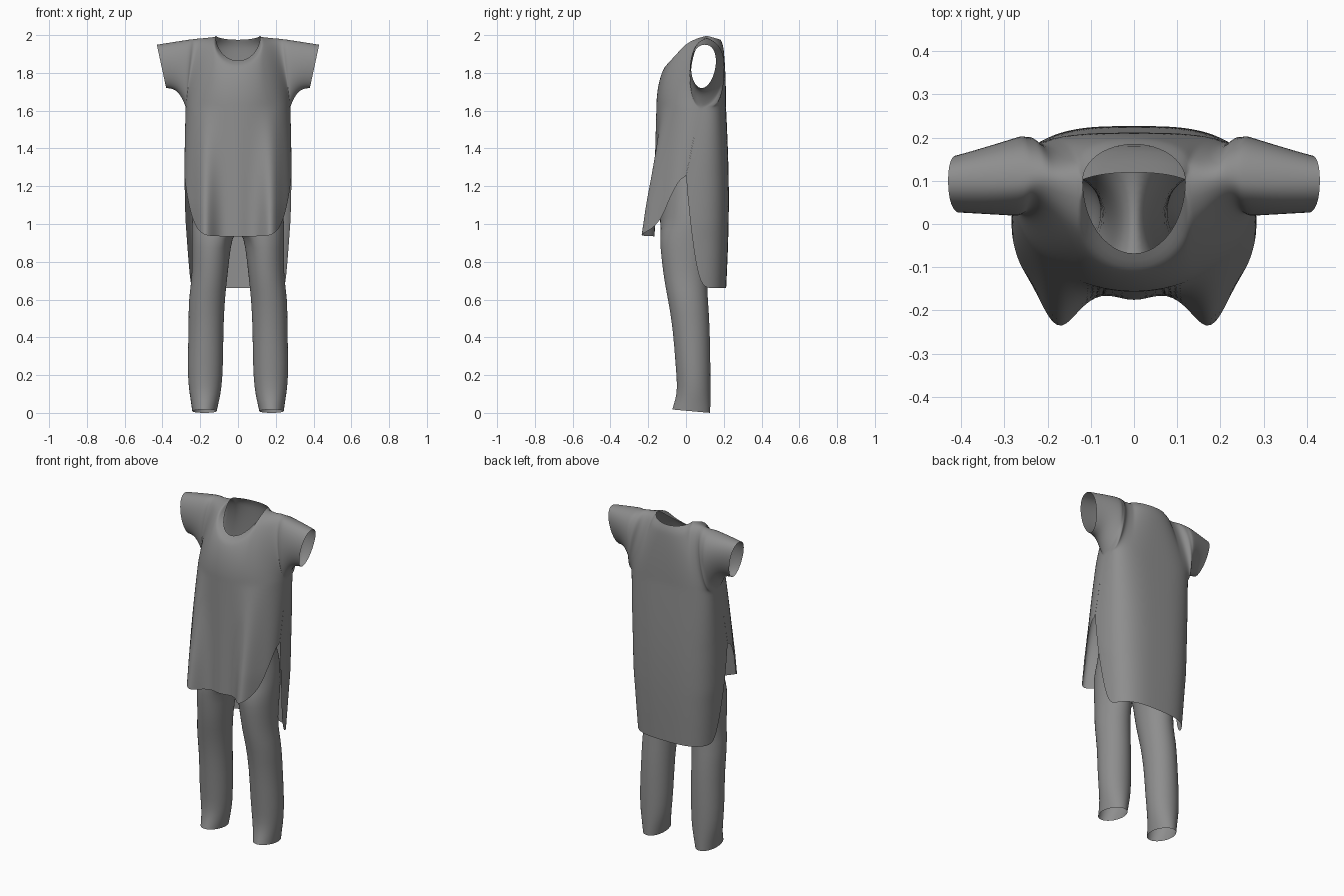
import bpy, bmesh, math
from math import sin, cos, pi, exp

if "Cube" in bpy.data.objects:
    bpy.data.objects.remove(bpy.data.objects["Cube"])

grey = bpy.data.materials.new("grey cloth")
grey.diffuse_color = (0.27, 0.27, 0.27, 1)
grey.use_nodes = True
grey.node_tree.nodes["Principled BSDF"].inputs["Base Color"].default_value = grey.diffuse_color


def lerp(a, b, t):
    return a + (b - a) * t


def clamp(t):
    return max(0.0, min(1.0, t))


def add_grid(bm, rows):
    """Skin a list of equally long point rows with quads."""
    vs = [[bm.verts.new(p) for p in row] for row in rows]
    for a, b in zip(vs, vs[1:]):
        for i in range(len(a) - 1):
            bm.faces.new((a[i], a[i + 1], b[i + 1], b[i]))


def finish(bm, name):
    """Weld seams, mirror the half garment and smooth it."""
    bmesh.ops.remove_doubles(bm, verts=bm.verts, dist=0.0003)
    bmesh.ops.recalc_face_normals(bm, faces=bm.faces)
    me = bpy.data.meshes.new(name)
    bm.to_mesh(me)
    bm.free()
    me.materials.append(grey)
    ob = bpy.data.objects.new(name, me)
    bpy.context.collection.objects.link(ob)
    mir = ob.modifiers.new("mirror", 'MIRROR')
    mir.use_clip = True
    mir.merge_threshold = 0.002
    sub = ob.modifiers.new("smooth", 'SUBSURF')
    sub.levels = sub.render_levels = 1
    sub.boundary_smooth = 'ALL'
    for p in me.polygons:
        p.use_smooth = True


# ---- tunic: front and back panels sharing shoulder, sleeve and side seams
J, H, K, CHEST, SLIT = 18, 6, 5, 1.62, 1.25


def angle(j):
    """Panel angle of a column, denser towards the side seam."""
    return pi / 2 * (1 - (1 - j / J) ** 1.3)


def torso_point(side, th, z):
    """Point on the draped panel; side -1 is front, +1 is back."""
    t = (CHEST - z) / 0.7
    seam = 0.075 * (1 - clamp((CHEST - z) / (CHEST - SLIT)))
    c = max(0.0, cos(th))
    w = 0.277 + 0.006 * sin(pi * min(t, 1))
    if side < 0:
        seam -= 0.03 * clamp((SLIT - z) / 0.15)
        x = w * sin(th)
        y = lerp(seam, -0.157 - 0.015 * t, c ** lerp(0.95, 0.75, clamp(t)))
        y -= 0.1 * t * exp(-((x - 0.178) / 0.05) ** 2)
        y -= 0.006 * t * cos(50 * x) * c
    else:
        # boxier back
        seam -= 0.015 * clamp((SLIT - z) / 0.2)
        x = (w - 0.07 * max(0, 1 - z)) * sin(th) ** 0.65
        y = lerp(seam, 0.212 + 0.015 * sin(pi * min(1, t / 1.4)), c ** 0.6)
    return (x, y, z)


def top_point(side, j):
    """Neckline, then shoulder and sleeve seam."""
    if j <= H:
        a = j / H * pi / 2
        dz, dy = (0.137, -0.17) if side < 0 else (0.025, 0.085)
        return (0.12 * sin(a), 0.1 + dy * cos(a), 2.0 - dz * cos(a))
    x = lerp(0.12, 0.25, (j - H) / (J - H)) if j <= J else lerp(0.25, 0.43, (j - J) / K)
    return (x, 0.1, 2.0 - 0.16 * (x - 0.12))


def bottom_point(side, j):
    """Chest line, then underarm curve to the sleeve opening."""
    if j <= J:
        return torso_point(side, angle(j), CHEST)
    t = (j - J) / K
    return (0.277 + 0.103 * t, 0.075 + 0.008 * t, CHEST + 0.098 * (1 - (1 - t) ** 3))


bm = bmesh.new()
for side in (-1, 1):
    # yoke and sleeve
    rows = []
    for i in range(13):
        r, row = i / 12, []
        for j in range(J + K + 1):
            p, q = top_point(side, j), bottom_point(side, j)
            b = min(1, j / J) ** 4 if side < 0 else min(1, j / (0.75 * J)) ** 2
            # seams that both panels share need the same spacing at the ends only
            s = lerp(r, (1 - cos(pi * r)) / 2, b)
            drape = lerp(p[1], q[1], sin(pi / 2 * r) ** (0.44 if side < 0 else 0.4))
            full = 0.07 if side < 0 else max(0.0, 0.203 - (p[1] + q[1]) / 2)
            bulge = lerp(full, 0.066, max(0, (j - J) / K))
            tube = lerp(p[1], q[1], s) + side * bulge * sin(pi * r ** 0.9)
            row.append((lerp(p[0], q[0], s), lerp(drape, tube, b), lerp(p[2], q[2], s)))
        rows.append(row)
    add_grid(bm, rows)
    # hanging panel: welded to the slit, then free with a rounded hem
    rows = []
    for i in range(25):
        row = []
        for j in range(J + 1):
            th = angle(j)
            if side < 0:
                hem = lerp(0.935, SLIT, sin(th) ** 8)
            else:
                hem = lerp(0.66, SLIT, (th / (pi / 2)) ** 18)
            row.append(torso_point(side, th, lerp(CHEST, hem, i / 24)))
        rows.append(row)
    add_grid(bm, rows)
finish(bm, "tunic")

# ---- trousers: one leg plus half of the hips, mirrored
# height, inner x, outer x, front y, back y
leg = [(0.0, .112, .243, -.074, .129), (0.06, .1, .25, -.058, .13),
       (0.13, .086, .262, -.045, .13), (0.25, .078, .269, -.056, .13),
       (0.45, .077, .261, -.07, .127), (0.6, .069, .264, -.096, .117),
       (0.7, .058, .245, -.116, .11), (0.82, .045, .244, -.131, .125),
       (0.93, .03, .245, -.142, .155)]
hips = [(1.0, .245, -.14, .18), (1.07, .24, -.138, .19),
        (1.16, .225, -.125, .175), (1.26, .205, -.115, .12)]
OUT, INN = 16, 8
outer, inner = [], []
for z, xi, xo, yf, yb in leg:
    def rim(a):
        # hem tips up slightly at the front
        tip = 0.018 * max(0, 1 - z / 0.1) * (1 + sin(a)) / 2
        return (lerp(xi, xo, 0.5 + 0.5 * cos(a)),
                lerp(yf, yb, 0.5 - 0.5 * sin(a)), z + tip)
    outer.append([rim(lerp(2, -2, i / OUT) * pi / 3) for i in range(OUT + 1)])
    inner.append([rim(lerp(-2, -4, i / INN) * pi / 3) for i in range(INN + 1)])
for z, xo, yf, yb in hips:
    row = []
    for i in range(OUT + 1):
        a = pi * i / OUT
        row.append((xo * max(0, sin(a)) ** 0.8, lerp(yf, yb, 0.5 - 0.5 * cos(a)), z))
    outer.append(row)
# crotch seam
z, xo, yf, yb = hips[0]
inner.append([(0, lerp(yb, yf, i / INN), z - 0.03 * sin(pi * i / INN))
              for i in range(INN + 1)])
bm = bmesh.new()
add_grid(bm, outer)
add_grid(bm, inner)
finish(bm, "trousers")
